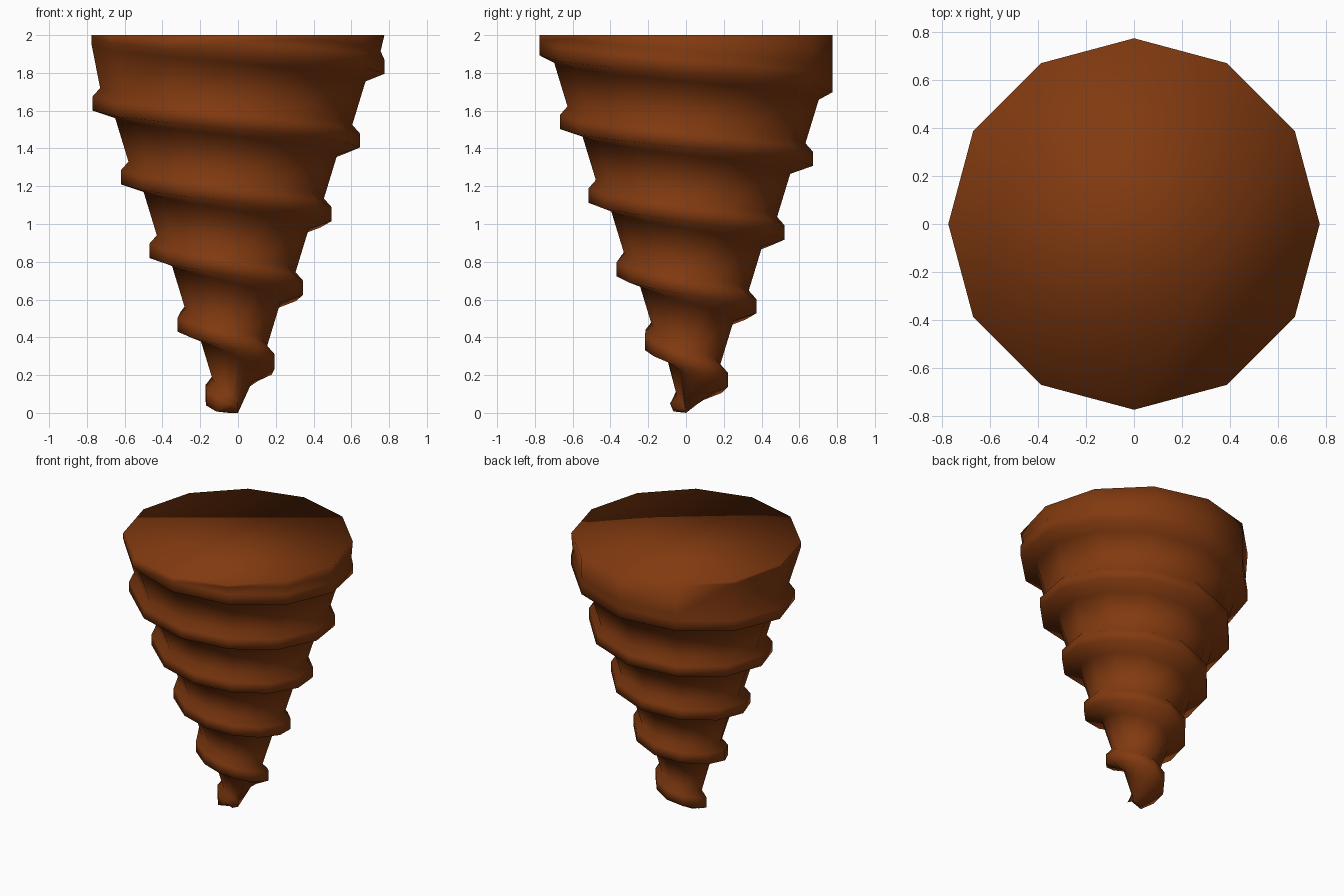
import bpy
import bmesh
from math import pi, sin, cos

cube = bpy.data.objects.get("Cube")
if cube:
    bpy.data.objects.remove(cube, do_unlink=True)

SIDES = 12        # columns per turn
TOP = 2.0         # height of the flat top
RIM = 0.775       # largest radius
PITCH = 0.39      # drop per turn
# Thread section: height above the lower crest, radius relative to the crest
SECTION = [(-0.04, -0.12), (0, 0), (0.075, 0), (0.12, -0.04)]


def thread_point(step, rise, inset):
    """Point on the tapering helix, trimmed to the flat top and the tip."""
    turn = step / SIDES
    angle = pi + 2 * pi * turn
    base = 1.6 - PITCH * turn
    z = base + rise
    if z <= 0:
        return (0, 0, 0)
    if z >= TOP:
        return (RIM * cos(angle), RIM * sin(angle), TOP)
    # The axis leans a little to one side
    radius = 0.745 + 0.385 * (base - 1.6) + inset
    radius += 0.04 * sin(angle) - 0.025 * cos(angle)
    radius = max(0, min(RIM, radius))
    return (radius * cos(angle), radius * sin(angle), z)


def material(name, color):
    mat = bpy.data.materials.new(name)
    mat.use_nodes = True
    mat.diffuse_color = color
    bsdf = next(n for n in mat.node_tree.nodes if n.type == 'BSDF_PRINCIPLED')
    bsdf.inputs["Base Color"].default_value = color
    return mat


# Helical thread and the tapering wall between its turns
bm = bmesh.new()
steps = range(-3 * SIDES, 6 * SIDES)
rows = {s: [bm.verts.new(thread_point(s, *p)) for p in SECTION] for s in steps}
for s in steps:
    if s + 1 not in rows:
        continue
    a, b = rows[s], rows[s + 1]
    for j in range(len(SECTION) - 1):
        bm.faces.new((a[j], b[j], b[j + 1], a[j + 1]))
    if s - SIDES in rows:
        up_a, up_b = rows[s - SIDES], rows[s + 1 - SIDES]
        bm.faces.new((a[-1], b[-1], up_b[0], up_a[0]))

# Flat top
bm.faces.new([rows[s][0] for s in range(-3 * SIDES, -2 * SIDES)])

bmesh.ops.remove_doubles(bm, verts=bm.verts[:], dist=0.002)
bmesh.ops.delete(bm, geom=[v for v in bm.verts if not v.link_faces], context='VERTS')
bmesh.ops.recalc_face_normals(bm, faces=bm.faces[:])
for face in bm.faces:
    face.smooth = True

mesh = bpy.data.meshes.new("screw_cone")
bm.to_mesh(mesh)
bm.free()
mesh.materials.append(material("rust_brown", (0.22, 0.042, 0.005, 1)))
cone = bpy.data.objects.new("screw_cone", mesh)
bpy.context.collection.objects.link(cone)
